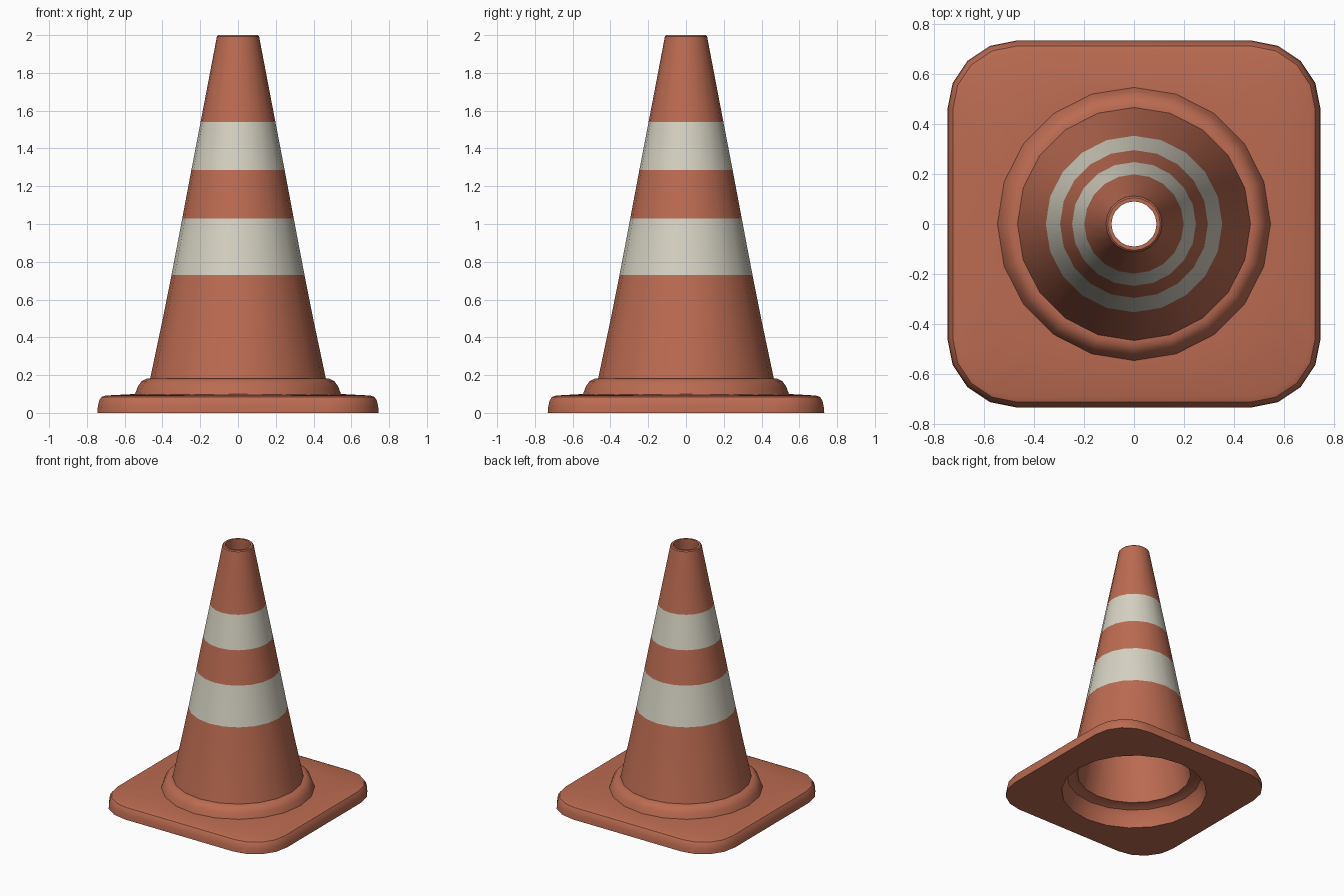
import bpy, bmesh, math

if "Cube" in bpy.data.objects:
    bpy.data.objects.remove(bpy.data.objects["Cube"])

N = 20  # sides of every ring


def material(name, rgb):
    m = bpy.data.materials.new(name)
    m.diffuse_color = (*rgb, 1)
    m.use_nodes = True
    m.node_tree.nodes["Principled BSDF"].inputs["Base Color"].default_value = m.diffuse_color
    return m


ORANGE = material("orange_rubber", (0.50, 0.147, 0.083))
WHITE = material("white_stripe", (0.67, 0.64, 0.54))


def circle(r, z):
    return [(r * math.cos(math.tau * i / N), r * math.sin(math.tau * i / N), z)
            for i in range(N)]


def rounded_rect(inset, z):
    # five points on each rounded corner
    pts = []
    rad = 0.275 - inset
    for k, (sx, sy) in enumerate([(1, 1), (-1, 1), (-1, -1), (1, -1)]):
        for j in range(5):
            a = math.pi / 2 * (k + j / 4)
            pts.append((sx * 0.47 + rad * math.cos(a), sy * 0.457 + rad * math.sin(a), z))
    return pts


def loft(name, rings, white_rule=None):
    bm = bmesh.new()
    loops = [[bm.verts.new(p) for p in ring] for ring in rings]
    for a, b in zip(loops, loops[1:]):
        for i in range(N):
            j = (i + 1) % N
            f = bm.faces.new((a[i], a[j], b[j], b[i]))
            if white_rule and white_rule(f):
                f.material_index = 1
    bm.normal_update()
    me = bpy.data.meshes.new(name)
    bm.to_mesh(me)
    bm.free()
    me.materials.append(ORANGE)
    me.materials.append(WHITE)
    ob = bpy.data.objects.new(name, me)
    bpy.context.collection.objects.link(ob)
    bpy.ops.object.select_all(action='DESELECT')
    ob.select_set(True)
    bpy.context.view_layer.objects.active = ob
    bpy.ops.object.shade_smooth_by_angle(angle=math.radians(35))
    return ob


# Square base: underside from the opening outward, rounded rim, slightly raised top
loft("base_plate", [circle(0.525, 0)]
     + [rounded_rect(d, z) for d, z in
        [(0, 0), (0.003, 0.035), (0.010, 0.065), (0.022, 0.084), (0.045, 0.092)]]
     + [circle(0.545, 0.10)])

# Hollow cone: collar, outer wall, top lip, then inner wall down to the opening
profile = [(0.545, 0.10), (0.53, 0.14), (0.51, 0.168), (0.485, 0.181), (0.465, 0.182),
           (0.402, 0.48), (0.352, 0.73), (0.295, 1.03), (0.247, 1.285), (0.198, 1.54),
           (0.115, 1.975), (0.112, 1.993), (0.105, 2.0), (0.09, 2.0),
           (0.09, 1.97), (0.41, 0.145), (0.45, 0.14), (0.485, 0.125), (0.512, 0.08),
           (0.525, 0)]


def is_stripe(face):
    # outer wall quads lying between the stripe heights
    zs = [v.co.z for v in face.verts]
    return any(min(zs) > lo - 0.01 and max(zs) < hi + 0.01
               for lo, hi in [(0.73, 1.03), (1.285, 1.54)])


loft("cone_body", [circle(r, z) for r, z in profile], is_stripe)
